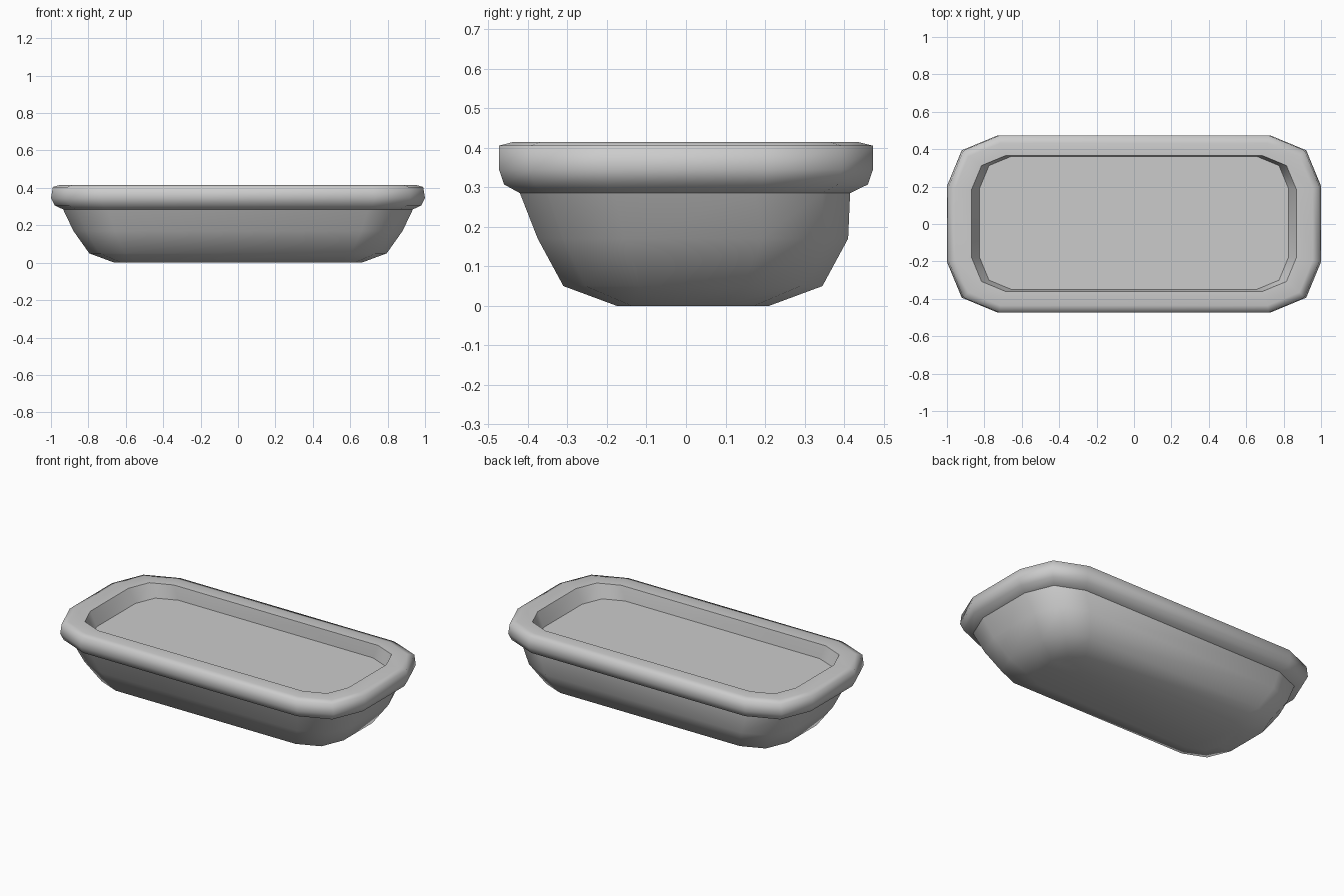
import bpy, bmesh, math

if "Cube" in bpy.data.objects:
    bpy.data.objects.remove(bpy.data.objects["Cube"])

SEG = 2  # facets per rounded corner


def ring(bm, x, y0, y1, z, r):
    """Rounded rectangle from -x..x and y0..y1 at height z."""
    verts = []
    corners = [(x - r, y1 - r), (-x + r, y1 - r), (-x + r, y0 + r), (x - r, y0 + r)]
    for i, (cx, cy) in enumerate(corners):
        for k in range(SEG + 1):
            a = math.pi / 2 * (i + k / SEG)
            verts.append(bm.verts.new((cx + r * math.cos(a), cy + r * math.sin(a), z)))
    return verts


def loft(name, profile, sharp):
    """Skin the rings, cap both ends, crease the chosen rings."""
    bm = bmesh.new()
    rings = [ring(bm, *p) for p in profile]
    n = len(rings[0])
    for a, b in zip(rings, rings[1:]):
        for i in range(n):
            j = (i + 1) % n
            bm.faces.new((a[i], a[j], b[j], b[i]))
    bm.faces.new(rings[0][::-1])
    bm.faces.new(rings[-1])
    for f in bm.faces:
        f.smooth = True
    for s in sharp:
        for i in range(n):
            e = bm.edges.get((rings[s][i], rings[s][(i + 1) % n]))
            e.smooth = False
    bmesh.ops.recalc_face_normals(bm, faces=bm.faces)
    mesh = bpy.data.meshes.new(name)
    bm.to_mesh(mesh)
    bm.free()
    obj = bpy.data.objects.new(name, mesh)
    bpy.context.collection.objects.link(obj)
    return obj


# half length, front y, back y, height, corner radius
profile = [
    (0.66, -0.175, 0.21, 0.00, 0.13),    # base
    (0.795, -0.31, 0.345, 0.05, 0.19),   # lower wall
    (0.88, -0.375, 0.41, 0.17, 0.22),    # middle wall
    (0.935, -0.42, 0.415, 0.285, 0.24),  # neck under the rim
    (0.98, -0.46, 0.46, 0.307, 0.26),    # rim underside
    (1.00, -0.473, 0.473, 0.345, 0.27),  # rim outside
    (0.99, -0.473, 0.473, 0.405, 0.27),
    (0.955, -0.435, 0.432, 0.415, 0.24), # rim top
    (0.868, -0.36, 0.365, 0.413, 0.18),  # opening
    (0.825, -0.35, 0.362, 0.33, 0.17),   # recessed floor
]
loft("rimmed_dish", profile, sharp=(3, 8, 9))
